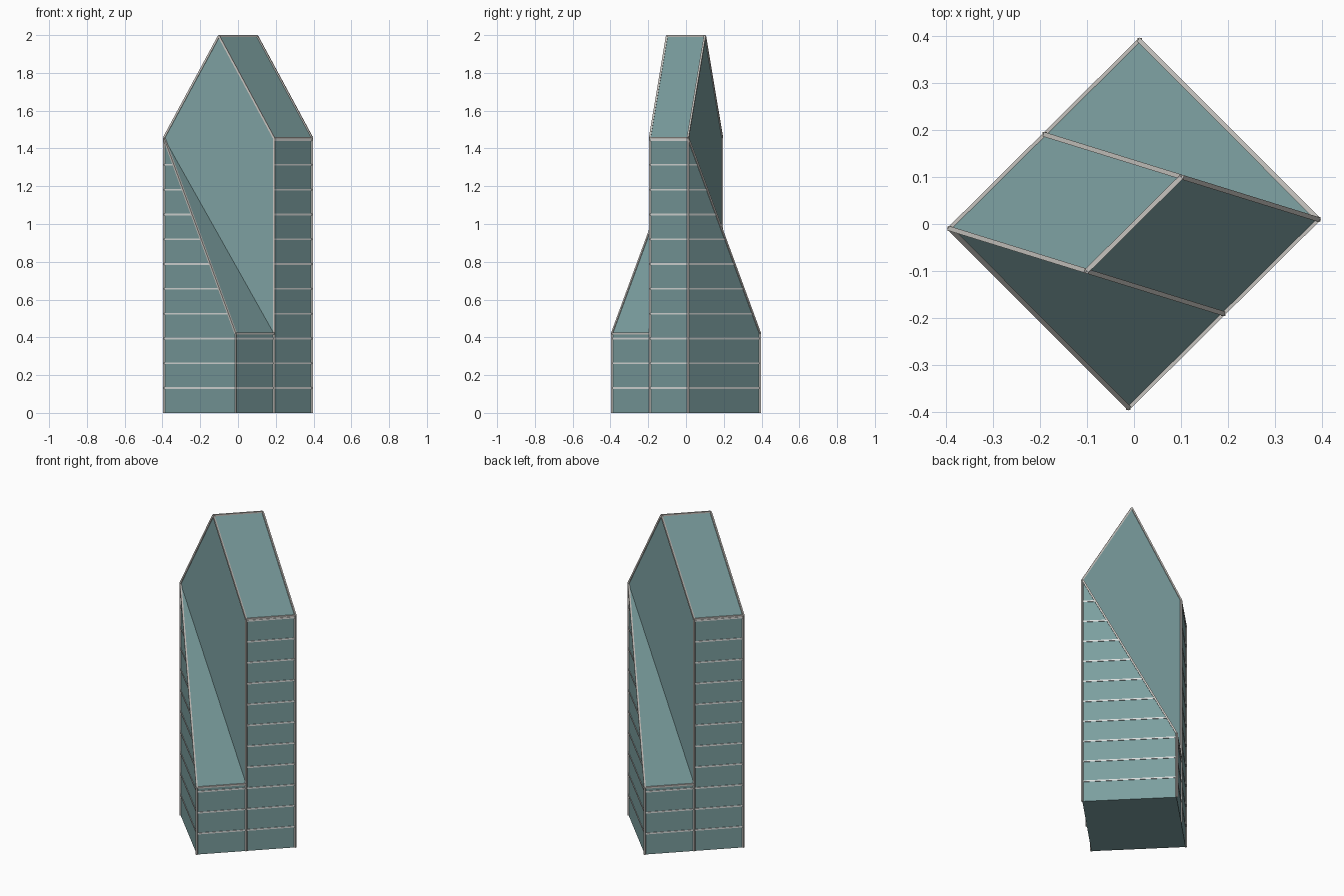
import bpy, bmesh
from mathutils import Vector, Matrix

if "Cube" in bpy.data.objects:
    bpy.data.objects.remove(bpy.data.objects["Cube"])

EAVE, LOW, RIDGE = 1.456, 0.42, 1.995


def material(name, rgb):
    m = bpy.data.materials.new(name)
    m.diffuse_color = (*rgb, 1)
    m.use_nodes = True
    m.node_tree.nodes["Principled BSDF"].inputs["Base Color"].default_value = m.diffuse_color
    return m


GLASS = material("teal glass", (0.20, 0.345, 0.35))
TRIM = material("pale grey trim", (0.57, 0.55, 0.52))
LINES = material("light floor lines", (0.72, 0.74, 0.73))

# Plan points: four corners, midpoints of two sides, ridge ends
A, B = Vector((-0.392, -0.01)), Vector((0.012, 0.391))
C, D = -A, -B
P = (A + B) / 2
Q = -P
R1, R2 = (A + Q) / 2, (C + P) / 2


def at(p, z):
    return Vector((p.x, p.y, z))


def finish(name, bm, mat):
    bmesh.ops.recalc_face_normals(bm, faces=bm.faces)
    me = bpy.data.meshes.new(name)
    bm.to_mesh(me)
    bm.free()
    me.materials.append(mat)
    ob = bpy.data.objects.new(name, me)
    bpy.context.collection.objects.link(ob)
    return ob


def hull(name, points):
    bm = bmesh.new()
    for p in points:
        bm.verts.new(p)
    bmesh.ops.convex_hull(bm, input=bm.verts)
    bmesh.ops.dissolve_limit(bm, angle_limit=0.01, verts=bm.verts, edges=bm.edges)
    return finish(name, bm, GLASS)


def bar(bm, a, b, wide, high):
    d = b - a
    rot = d.to_track_quat('X', 'Z').to_matrix().to_4x4()
    size = Matrix.Diagonal((d.length, wide, high, 1))
    bmesh.ops.create_cube(bm, size=1, matrix=Matrix.Translation((a + b) / 2) @ rot @ size)


# Central gabled slab
hull("central_slab", [at(p, z) for p in (A, Q, C, P) for z in (0, EAVE)]
     + [at(R1, RIDGE), at(R2, RIDGE)])

# Two sloping side wedges, half a turn apart
for name, s in (("front_wedge", 1), ("back_wedge", -1)):
    hull(name, [at(s * p, 0) for p in (A, Q, D)]
         + [at(s * A, EAVE), at(s * Q, LOW), at(s * D, LOW)])

# Edge trim and floor lines, repeated for both halves
trim, lines = bmesh.new(), bmesh.new()
for s in (1, -1):
    a, q, d, c, r = s * A, s * Q, s * D, s * C, s * R1
    edges = [(at(a, 0), at(a, EAVE)), (at(q, 0), at(q, EAVE)), (at(d, 0), at(d, LOW)),
             (at(a, EAVE), at(r, RIDGE)), (at(r, RIDGE), at(q, EAVE)),
             (at(q, EAVE), at(c, EAVE)), (at(a, EAVE), at(d, LOW)), (at(d, LOW), at(q, LOW))]
    for e in edges:
        bar(trim, *e, 0.01, 0.01)
    for k in range(1, 12):
        z = k * 0.1313
        bar(lines, at(q, z), at(c, z), 0.006, 0.009)
        t = min(1, (EAVE - z) / (EAVE - LOW))
        bar(lines, at(a, z), at(a.lerp(d, t), z), 0.006, 0.009)
        if z < LOW:
            bar(lines, at(d, z), at(q, z), 0.006, 0.009)
bar(trim, at(R1, RIDGE), at(R2, RIDGE), 0.01, 0.01)
finish("edge_trim", trim, TRIM)
finish("floor_lines", lines, LINES)
